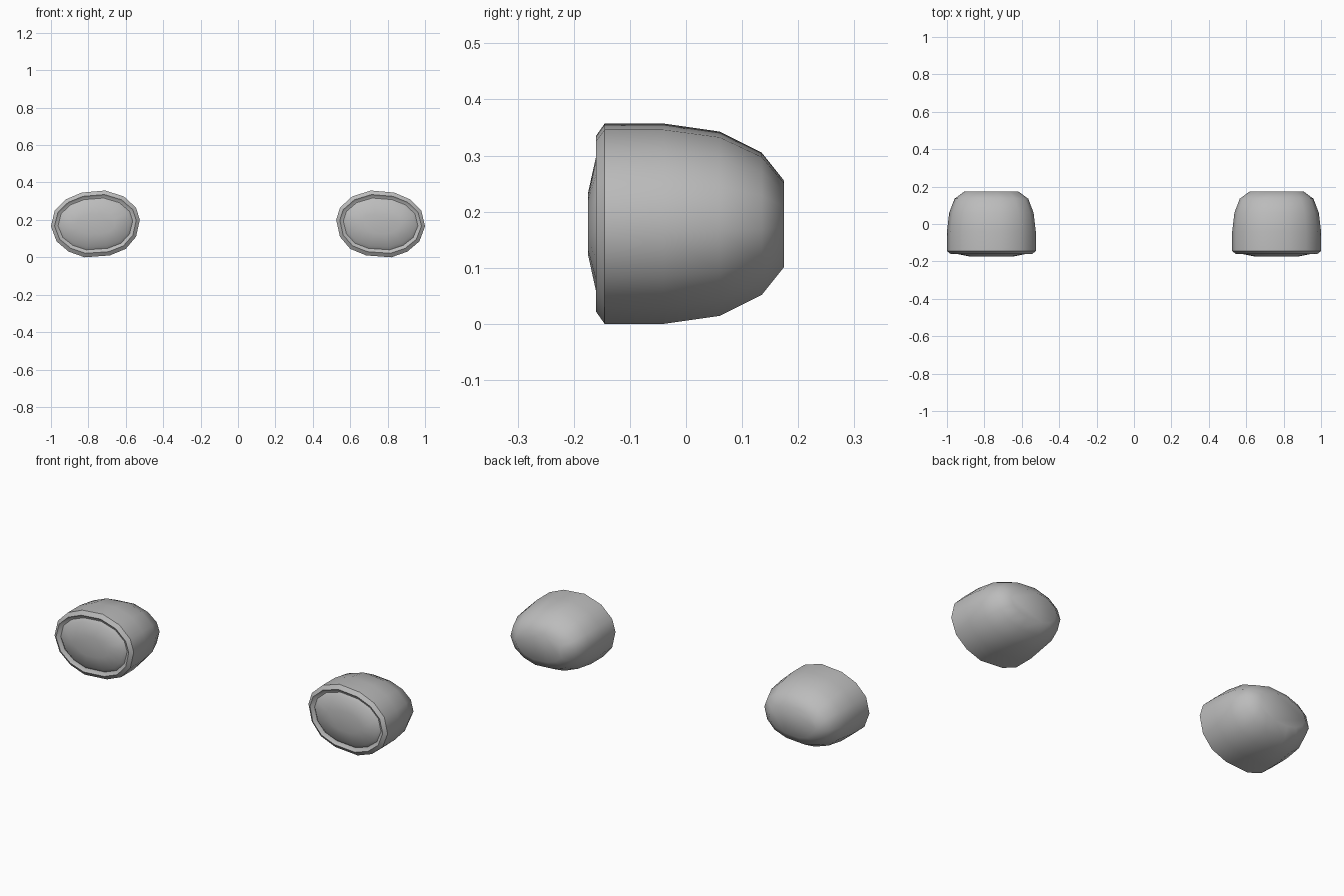
import bpy, bmesh, math
from mathutils import Vector

cube = bpy.data.objects.get("Cube")
if cube:
    bpy.data.objects.remove(cube, do_unlink=True)

grey = bpy.data.materials.new("grey")
grey.use_nodes = True
GREY = (0.5, 0.5, 0.5, 1)
grey.diffuse_color = GREY
grey.node_tree.nodes["Principled BSDF"].inputs["Base Color"].default_value = GREY

# Skewed oval outline of the left lamp, in x and z
OUTLINE = [(0.525, 0.2), (0.545, 0.265), (0.61, 0.325), (0.71, 0.357), (0.835, 0.346),
           (0.92, 0.31), (0.98, 0.25), (1.0, 0.165), (0.97, 0.085), (0.905, 0.03),
           (0.82, 0.0), (0.685, 0.01), (0.6, 0.045), (0.545, 0.11)]
CX, CZ = 0.762, 0.178

# Each section: depth y, width scale, height scale
HOUSING = [(-0.147, 0.80, 0.74), (-0.147, 0.85, 0.79), (-0.16, 0.92, 0.88), (-0.145, 1, 1),
           (-0.04, 1, 1), (0.06, 0.95, 0.92), (0.135, 0.83, 0.71), (0.175, 0.6, 0.43)]
LENS = [(-0.145, 0.85, 0.79), (-0.16, 0.78, 0.68), (-0.175, 0.46, 0.3)]


def loft(name, sections, side, cap_last=True):
    """Skin the outline through the sections and close the last one."""
    bm = bmesh.new()
    rings = [[bm.verts.new((side * (CX + (x - CX) * sx), y, CZ + (z - CZ) * sz))
              for x, z in OUTLINE] for y, sx, sz in sections]
    n = len(OUTLINE)
    for a, b in zip(rings, rings[1:]):
        for i in range(n):
            j = (i + 1) % n
            bm.faces.new((a[i], a[j], b[j], b[i]))
    bm.faces.new(rings[-1])
    bmesh.ops.recalc_face_normals(bm, faces=bm.faces)
    # Open shells: make the closing face point away from the shell
    cap = max(bm.faces, key=lambda f: len(f.verts))
    outward = sections[-1][0] - sections[0][0]
    if cap.normal.y * outward < 0:
        bmesh.ops.reverse_faces(bm, faces=bm.faces)
    mesh = bpy.data.meshes.new(name)
    bm.to_mesh(mesh)
    bm.free()
    mesh.materials.append(grey)
    obj = bpy.data.objects.new(name, mesh)
    bpy.context.collection.objects.link(obj)
    bpy.ops.object.select_all(action='DESELECT')
    obj.select_set(True)
    bpy.context.view_layer.objects.active = obj
    bpy.ops.object.shade_smooth_by_angle(angle=math.radians(42))
    return obj


# Mirrored pair of lamps
for label, side in (("left", 1), ("right", -1)):
    loft(label + "_lamp_housing", HOUSING, side)
    loft(label + "_lamp_lens", LENS, side)
